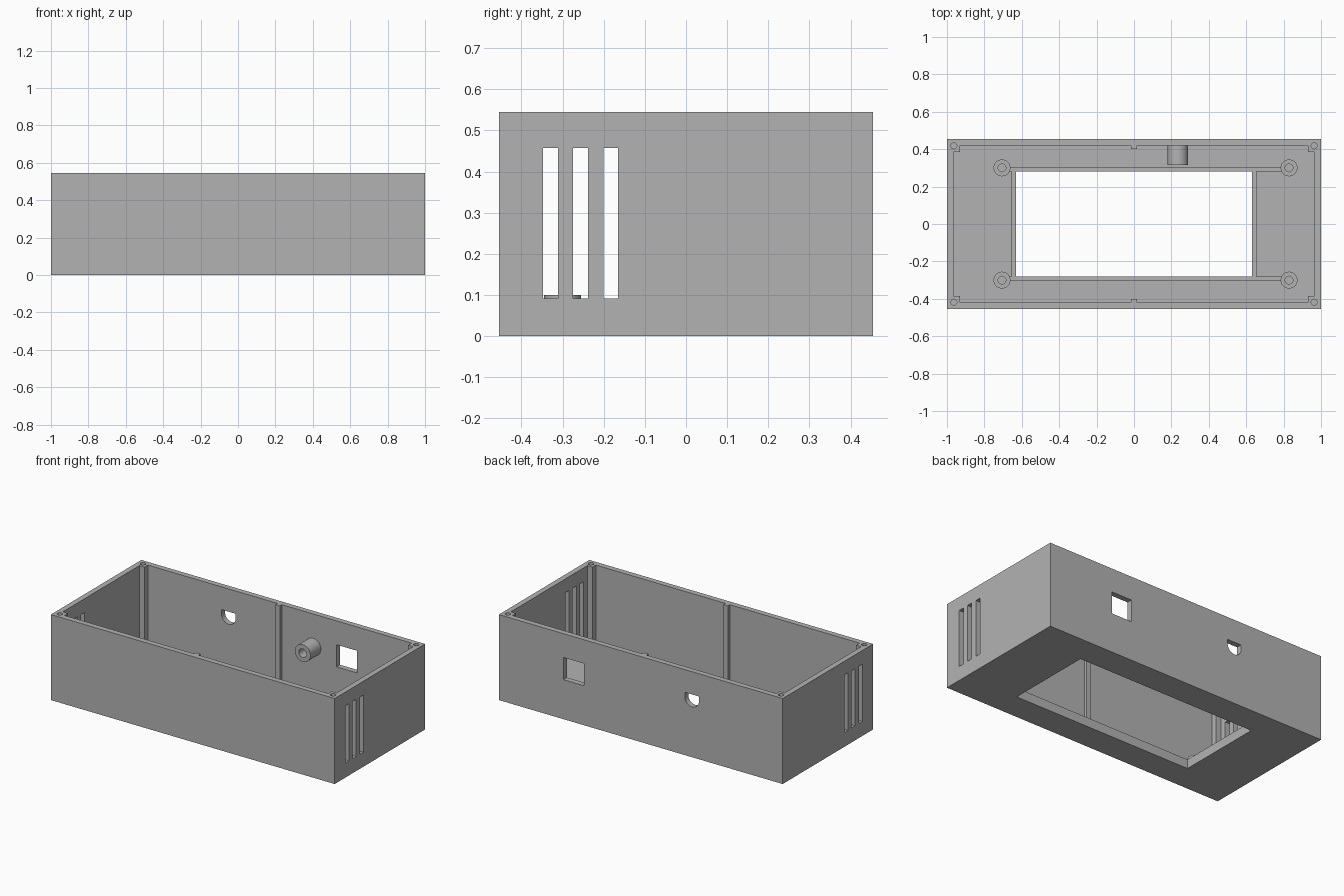
import bpy, bmesh
from math import cos, sin, pi, radians
from mathutils import Matrix, Vector

old = bpy.data.objects.get("Cube")
if old:
    bpy.data.objects.remove(old, do_unlink=True)

grey = bpy.data.materials.new("plain grey")
grey.use_nodes = True
COLOUR = (0.45, 0.45, 0.45, 1)
grey.diffuse_color = COLOUR
grey.node_tree.nodes["Principled BSDF"].inputs["Base Color"].default_value = COLOUR

W, D, H = 1.0, 0.455, 0.545      # half width, half depth, height
WALL, FLOOR, RIB_TOP = 0.035, 0.035, 0.058
WIN_X, WIN_Y, RIB = 0.63, 0.28, 0.025


def finish(name, bm):
    bmesh.ops.recalc_face_normals(bm, faces=bm.faces)
    mesh = bpy.data.meshes.new(name)
    bm.to_mesh(mesh)
    bm.free()
    mesh.materials.append(grey)
    obj = bpy.data.objects.new(name, mesh)
    bpy.context.collection.objects.link(obj)
    return obj


def box(name, x0, x1, y0, y1, z0, z1):
    bm = bmesh.new()
    size = Vector((x1 - x0, y1 - y0, z1 - z0))
    centre = Vector((x0 + x1, y0 + y1, z0 + z1)) / 2
    bmesh.ops.create_cube(bm, size=1, matrix=Matrix.Translation(centre) @ Matrix.Diagonal(size).to_4x4())
    return finish(name, bm)


def prism(name, points, move):
    """Extrude a flat outline of 3D points along a vector."""
    bm = bmesh.new()
    face = bm.faces.new([bm.verts.new(p) for p in points])
    out = bmesh.ops.extrude_face_region(bm, geom=[face])
    verts = [v for v in out["geom"] if isinstance(v, bmesh.types.BMVert)]
    bmesh.ops.translate(bm, verts=verts, vec=move)
    return finish(name, bm)


def circle(x, y, z, r, n=24):
    return [(x + r * cos(2 * pi * i / n), y + r * sin(2 * pi * i / n), z) for i in range(n)]


def tube(name, outer, inner, length, location, tilt=0):
    """Boss with a blind hole, revolved from its half profile."""
    bm = bmesh.new()
    profile = [(outer, 0), (outer, length), (inner, length), (inner, 0)]
    verts = [bm.verts.new((r, 0, z)) for r, z in profile]
    edges = [bm.edges.new((verts[i], verts[(i + 1) % 4])) for i in range(4)]
    bmesh.ops.spin(bm, geom=verts + edges, cent=(0, 0, 0), axis=(0, 0, 1),
                   angle=2 * pi, steps=40, use_merge=True)
    bmesh.ops.remove_doubles(bm, verts=bm.verts, dist=0.0005)
    bmesh.ops.transform(bm, verts=bm.verts,
                        matrix=Matrix.Translation(location) @ Matrix.Rotation(tilt, 4, 'X'))
    return finish(name, bm)


def cut(target, cutter):
    mod = target.modifiers.new("cut", 'BOOLEAN')
    mod.operation, mod.solver, mod.object = 'DIFFERENCE', 'EXACT', cutter
    bpy.context.view_layer.objects.active = target
    bpy.ops.object.modifier_apply(modifier=mod.name)
    bpy.data.objects.remove(cutter, do_unlink=True)


# Case: solid block hollowed by an outline that leaves corner posts and mid ridges
case = box("case", -W, W, -D, D, 0, H)
ix, iy, post, ridge = W - WALL, D - WALL, 0.035, 0.02
quarter = [(ix, iy - post), (ix - post, iy - post), (ix - post, iy), (0.015, iy), (0.015, iy - ridge)]
outline = []
for sx, sy, step in ((1, 1, 1), (-1, 1, -1), (-1, -1, 1), (1, -1, -1)):
    outline += [(sx * x, sy * y, FLOOR) for x, y in quarter[::step]]
cut(case, prism("cavity", outline, (0, 0, 1)))

# Display window in the floor
cut(case, box("window_cut", -WIN_X, WIN_X, -WIN_Y, WIN_Y, -0.1, 0.2))

# Vent slots through both end walls
for y in (-0.329, -0.256, -0.183):
    cut(case, box("slot_cut", -1.1, 1.1, y - 0.018, y + 0.018, 0.092, 0.457))

# Back wall: square socket and flat-topped round port
cut(case, box("socket_cut", 0.40, 0.545, 0.38, 0.5, 0.252, 0.393))
port = [(-0.36 + 0.05 * cos(a), 0.38, 0.37 + 0.05 * sin(a))
        for a in (pi + pi * i / 16 for i in range(17))]
port += [(-0.31, 0.38, 0.40), (-0.41, 0.38, 0.40)]
cut(case, prism("port_cut", port, (0, 0.12, 0)))

# Lid screw holes in the corner posts
for sx in (-1, 1):
    for sy in (-1, 1):
        cut(case, prism("screw_cut", circle(sx * 0.963, sy * 0.418, H - 0.2, 0.016), (0, 0, 0.3)))

# Ribs around the window, running out to the standoffs
for side, s in (("front", -1), ("back", 1)):
    y0, y1 = sorted((s * WIN_Y, s * (WIN_Y + RIB)))
    box(side + "_rib", -0.67, 0.795, y0, y1, FLOOR, RIB_TOP)
for side, s in (("right", -1), ("left", 1)):
    x0, x1 = sorted((s * WIN_X, s * (WIN_X + RIB)))
    box(side + "_rib", x0, x1, -WIN_Y, WIN_Y, FLOOR, RIB_TOP)

# Display standoffs
for side, x in (("right", -0.706), ("left", 0.829)):
    for end, y in (("front", -0.3), ("back", 0.3)):
        tube(f"{end}_{side}_standoff", 0.045, 0.021, 0.1 - FLOOR, (x, y, FLOOR))

# Boss on the inside of the back wall
tube("wall_boss", 0.055, 0.027, 0.105, (0.235, iy, 0.335), radians(90))

# Smooth the round parts, keep edges sharp
bpy.ops.object.select_all(action='DESELECT')
for obj in bpy.context.collection.objects:
    if obj.type == 'MESH' and grey.name in obj.data.materials:
        obj.select_set(True)
        bpy.context.view_layer.objects.active = obj
bpy.ops.object.shade_smooth_by_angle(angle=radians(30))
